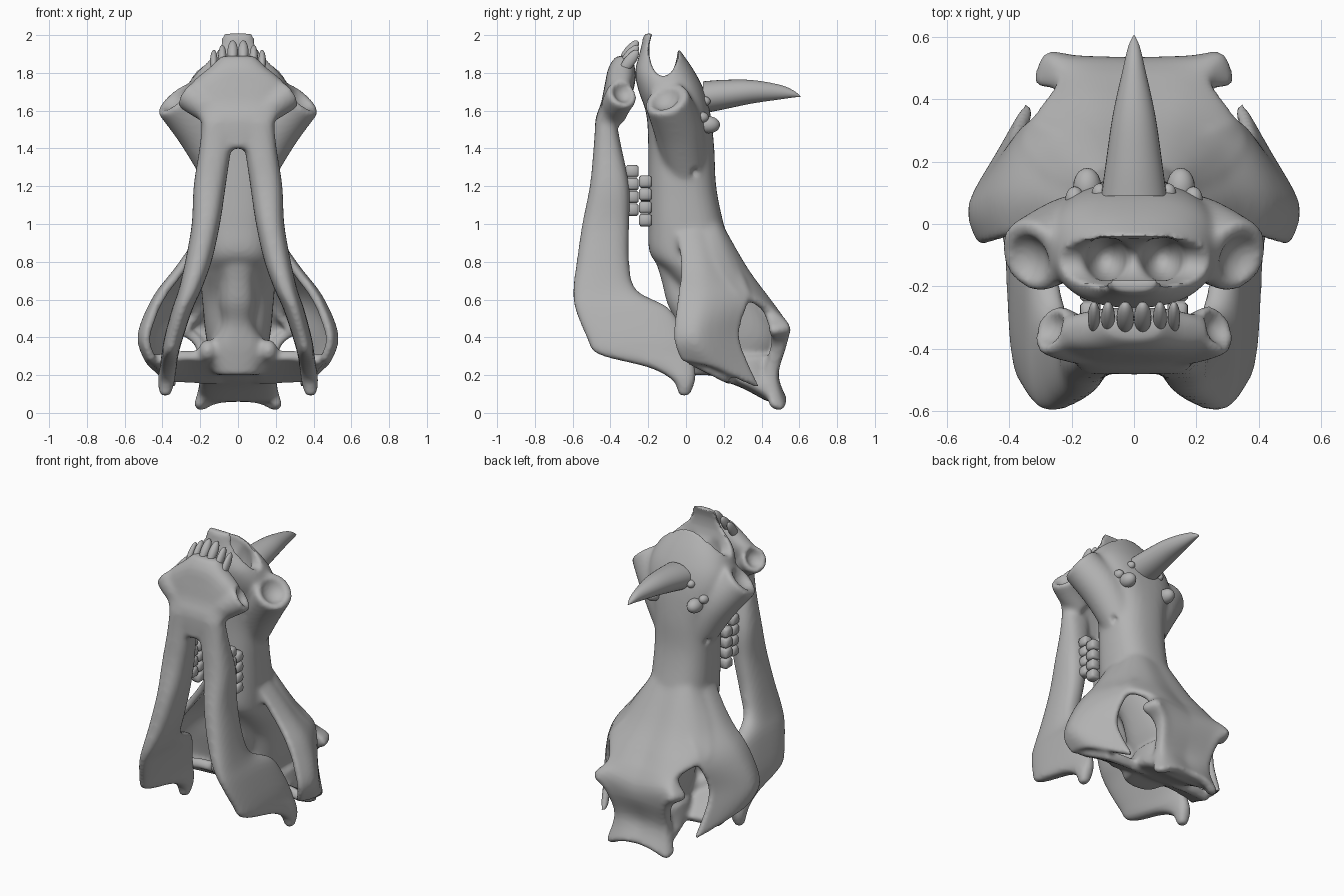
import bpy, bmesh, math
from mathutils import Vector, Matrix

if "Cube" in bpy.data.objects:
    bpy.data.objects.remove(bpy.data.objects["Cube"])

bone = bpy.data.materials.new("bone grey")
bone.use_nodes = True
bone.diffuse_color = (0.45, 0.45, 0.45, 1)
bone.node_tree.nodes["Principled BSDF"].inputs["Base Color"].default_value = bone.diffuse_color
X, Y, Z = Vector((1, 0, 0)), Vector((0, 1, 0)), Vector((0, 0, 1))
SIDES = (1, -1)


def spline(pts, n=5):
    """Smooth curve through points of any dimension."""
    out = []
    for i in range(len(pts) - 1):
        a, b, c, d = (pts[max(0, min(len(pts) - 1, i + k))] for k in (-1, 0, 1, 2))
        for s in range(n):
            t = s / n
            out.append([q + t * (r - p + t * (2 * p - 5 * q + 4 * r - u + t * (3 * (q - r) + u - p))) / 2
                        for p, q, r, u in zip(a, b, c, d)])
    return out + [list(pts[-1])]


def loft(bm, rings, n=32, power=1.0):
    """Closed skin over rings given as (centre, half axis, half axis)."""
    loops = []
    for c, u, v in rings:
        loop = []
        for k in range(n):
            a = math.tau * k / n
            x, y = (math.copysign(abs(f(a)) ** power, f(a)) for f in (math.cos, math.sin))
            loop.append(bm.verts.new(c + u * x + v * y))
        loops.append(loop)
    for a, b in zip(loops, loops[1:]):
        for k in range(n):
            bm.faces.new((a[k], a[(k + 1) % n], b[(k + 1) % n], b[k]))
    bm.faces.new(loops[0])
    bm.faces.new(loops[-1])


def column(bm, rows, side=1, power=0.8):
    """Upright loft; rows are (z, centre x, half width, front y, back y)."""
    loft(bm, [(Vector((side * cx, (f + b) / 2, z)), X * w, Y * (b - f) / 2)
              for z, cx, w, f, b in spline(rows)], power=power)


def tube(bm, path, side=1):
    """Round loft; path points are (x, y, z, radius)."""
    pts = spline(path)
    pos = [Vector((side * p[0], p[1], p[2])) for p in pts]
    rings = []
    for i, p in enumerate(pos):
        d = (pos[min(i + 1, len(pos) - 1)] - pos[max(i - 1, 0)]).normalized()
        u = d.cross(Y if abs(d.y) < 0.8 else X).normalized()
        rings.append((p, u * pts[i][3], d.cross(u) * pts[i][3]))
    loft(bm, rings)


def plate(bm, rows, thick, side=1):
    """Curved sheet through a grid of points."""
    across = [spline(r) for r in rows]
    down = [spline(col) for col in zip(*across)]
    grid = [[bm.verts.new((side * x, y, z)) for x, y, z in col] for col in down]
    faces = [bm.faces.new((a[k], a[k + 1], b[k + 1], b[k]))
             for a, b in zip(grid, grid[1:]) for k in range(len(a) - 1)]
    bmesh.ops.recalc_face_normals(bm, faces=faces)
    bmesh.ops.solidify(bm, geom=faces, thickness=thick)


def ball(bm, loc, scale, tilt=0.0):
    m = Matrix.LocRotScale(Vector(loc), Matrix.Rotation(tilt, 3, 'X'), Vector(scale))
    bmesh.ops.create_uvsphere(bm, u_segments=20, v_segments=12, radius=1, matrix=m)


def to_object(bm, name):
    bmesh.ops.recalc_face_normals(bm, faces=bm.faces)
    mesh = bpy.data.meshes.new(name)
    bm.to_mesh(mesh)
    bm.free()
    ob = bpy.data.objects.new(name, mesh)
    bpy.context.collection.objects.link(ob)
    return ob


def activate(ob):
    bpy.ops.object.select_all(action='DESELECT')
    bpy.context.view_layer.objects.active = ob
    ob.select_set(True)


def modify(ob, kind, **settings):
    activate(ob)
    mod = ob.modifiers.new(kind, kind)
    for k, v in settings.items():
        setattr(mod, k, v)
    bpy.ops.object.modifier_apply(modifier=mod.name)


def fuse(ob, voxel, steps):
    """Melt overlapping pieces into one skin and soften it."""
    modify(ob, 'REMESH', mode='VOXEL', voxel_size=voxel)
    modify(ob, 'SMOOTH', factor=0.5, iterations=steps)


def finish(name, bm, cut=None):
    ob = to_object(bm, name)
    if cut:
        fuse(ob, 0.012, 10)
        cutter = to_object(cut, name + "_cutter")
        cutter.hide_render = True
        fuse(cutter, 0.016, 2)
        modify(ob, 'BOOLEAN', operation='DIFFERENCE', object=cutter, solver='EXACT')
        bpy.data.objects.remove(cutter)
        fuse(ob, 0.012, 5)
    ob.data.materials.clear()
    ob.data.materials.append(bone)
    activate(ob)
    bpy.ops.object.shade_smooth_by_angle(angle=math.radians(50))


# Cranium: snout and braincase
skull, holes = bmesh.new(), bmesh.new()
column(skull, [(.24, 0, .13, .08, .44), (.4, 0, .17, .04, .5), (.6, 0, .19, 0, .41),
               (.74, 0, .2, -.1, .32), (.84, 0, .19, -.19, .25), (1, 0, .19, -.2, .2),
               (1.2, 0, .19, -.2, .16), (1.4, 0, .2, -.2, .15), (1.58, 0, .26, -.21, .13),
               (1.7, 0, .27, -.25, .1), (1.8, 0, .23, -.27, .05), (1.89, 0, .15, -.25, -.01),
               (1.95, 0, .11, -.235, -.06), (2.01, 0, .08, -.225, -.14)])
# Skull base and the solid rear of the head
column(skull, [(.2, 0, .12, .0, .2), (.34, 0, .15, -.03, .2), (.47, 0, .09, -.05, .2),
               (.58, 0, .1, -.1, .2), (.7, 0, .1, -.13, .2), (.8, 0, .12, -.16, .2)])
column(skull, [(.06, 0, .19, .43, .52), (.13, 0, .21, .3, .5), (.2, 0, .2, .14, .48),
               (.3, 0, .18, .1, .5)])
# Nose opening between the upper lip and the nasal tip
loft(holes, [(Vector((x, -.12, 1.92)), Y * .075, Z * .14) for x in (-.5, .5)])
for s in SIDES:
    ball(holes, (s * .09, -.11, 1.8), (.07, .075, .17))
    ball(skull, (s * .16, .03, .33), (.05, .06, .06))
    # Forehead, brow hook and crest at the back of the head
    plate(skull, [[(0, .19, 1.0), (.08, .19, 1.0), (.14, .16, 1.0), (.16, .1, 1.0)],
                  [(0, .32, .77), (.13, .32, .77), (.24, .26, .77), (.3, .17, .77)],
                  [(0, .43, .61), (.15, .44, .61), (.28, .38, .62), (.36, .29, .62)],
                  [(0, .49, .53), (.15, .5, .53), (.24, .48, .53), (.25, .41, .53)],
                  [(0, .53, .45), (.2, .54, .46), (.29, .55, .45), (.33, .45, .43)],
                  [(0, .53, .36), (.15, .53, .36), (.22, .53, .36), (.23, .45, .36)],
                  [(0, .48, .2), (.12, .49, .2), (.19, .48, .19), (.2, .42, .2)],
                  [(0, .53, .08), (.12, .54, .06), (.22, .52, .02), (.24, .45, .04)]], .05, s)
    # Flaring cheek arch ending in a spike
    plate(skull, [[(.16, -.06, 1.0), (.17, .05, 1.0), (.11, .17, 1.0)],
                  [(.31, -.03, .78), (.32, .1, .78), (.21, .28, .78)],
                  [(.43, -.05, .61), (.45, .1, .61), (.33, .34, .62)],
                  [(.5, -.07, .4), (.53, .07, .4), (.38, .29, .4)],
                  [(.47, -.03, .27), (.47, .15, .23), (.35, .4, .13)]], .045, s)
    # Jaw hinge shelf
    plate(skull, [[(.1, .05, .32), (.28, .04, .34), (.46, .03, .31)],
                  [(.1, .26, .2), (.25, .26, .2), (.4, .24, .21)]], .06, s)
    # Upper tusk socket
    tube(skull, [(.09, .0, 1.28, .11), (.2, -.04, 1.5, .13), (.335, -.105, 1.665, .12)], s)
    ball(holes, (s * .365, -.125, 1.7), (.095, .098, .1))
    # Small vessel opening on the muzzle
    ball(holes, (s * .2, .045, 1.27), (.04, .022, .035))
finish("cranium", skull, holes)

# Lower jaw: chin, two branches and tusk sockets
jaw, pits = bmesh.new(), bmesh.new()
column(jaw, [(1.4, 0, .15, -.48, -.37), (1.55, 0, .2, -.48, -.37), (1.64, 0, .25, -.45, -.31),
             (1.74, 0, .25, -.43, -.27), (1.83, 0, .15, -.41, -.27), (1.89, 0, .09, -.37, -.29)])
for s in SIDES:
    column(jaw, [(1.55, .1, .09, -.48, -.37), (1.4, .12, .085, -.49, -.34), (1.2, .15, .085, -.51, -.3),
                 (1, .17, .075, -.55, -.3), (.8, .21, .07, -.58, -.3), (.65, .255, .06, -.6, -.26),
                 (.55, .295, .055, -.59, -.08), (.4, .34, .05, -.53, .0), (.31, .36, .045, -.47, .03),
                 (.24, .37, .045, -.2, .05), (.17, .38, .045, -.07, .05), (.09, .385, .03, -.04, .02)], s)
    tube(jaw, [(.1, -.39, 1.57, .07), (.2, -.365, 1.64, .08), (.27, -.335, 1.69, .085)], s)
    ball(pits, (s * .29, -.325, 1.71), (.07, .065, .07))
finish("lower_jaw", jaw, pits)

# Nose horn with a blunt base
horn = bmesh.new()
loft(horn, [(Vector((0, y, z)), X * w, Z * h) for y, z, w, h in spline(
    [(.09, 1.67, .105, .085), (.2, 1.685, .09, .078), (.35, 1.7, .068, .062),
     (.5, 1.698, .035, .038), (.57, 1.688, .018, .018), (.605, 1.675, .002, .002)])])
finish("nose_horn", horn)

# Knobs beside the horn
knobs = bmesh.new()
for s in SIDES:
    ball(knobs, (s * .15, .12, 1.525), (.045, .06, .045))
    ball(knobs, (s * .19, .08, 1.565), (.03, .04, .03))
    ball(knobs, (s * .11, .1, 1.65), (.025, .03, .025))
finish("horn_knobs", knobs)


# Cheek teeth in two facing rows
def molar_row(name, y, start):
    teeth = bmesh.new()
    for s in SIDES:
        for k in range(4):
            loft(teeth, [(Vector((s * .14, y + d * .034, start + .068 * k)), X * w, Z * w)
                         for d, w in ((-1, .022), (-.7, .033), (.7, .033), (1, .024))], 16, .65)
    finish(name, teeth)


molar_row("lower_molars", -.285, 1.075)
molar_row("upper_molars", -.215, 1.02)

# Front teeth fanned along the chin
incisors = bmesh.new()
for s in SIDES:
    for x, z, w in ((.028, 1.91, .028), (.083, 1.885, .022), (.128, 1.86, .02)):
        ball(incisors, (s * x, -.3, z), (w, .03, .075), -.65)
finish("front_teeth", incisors)
